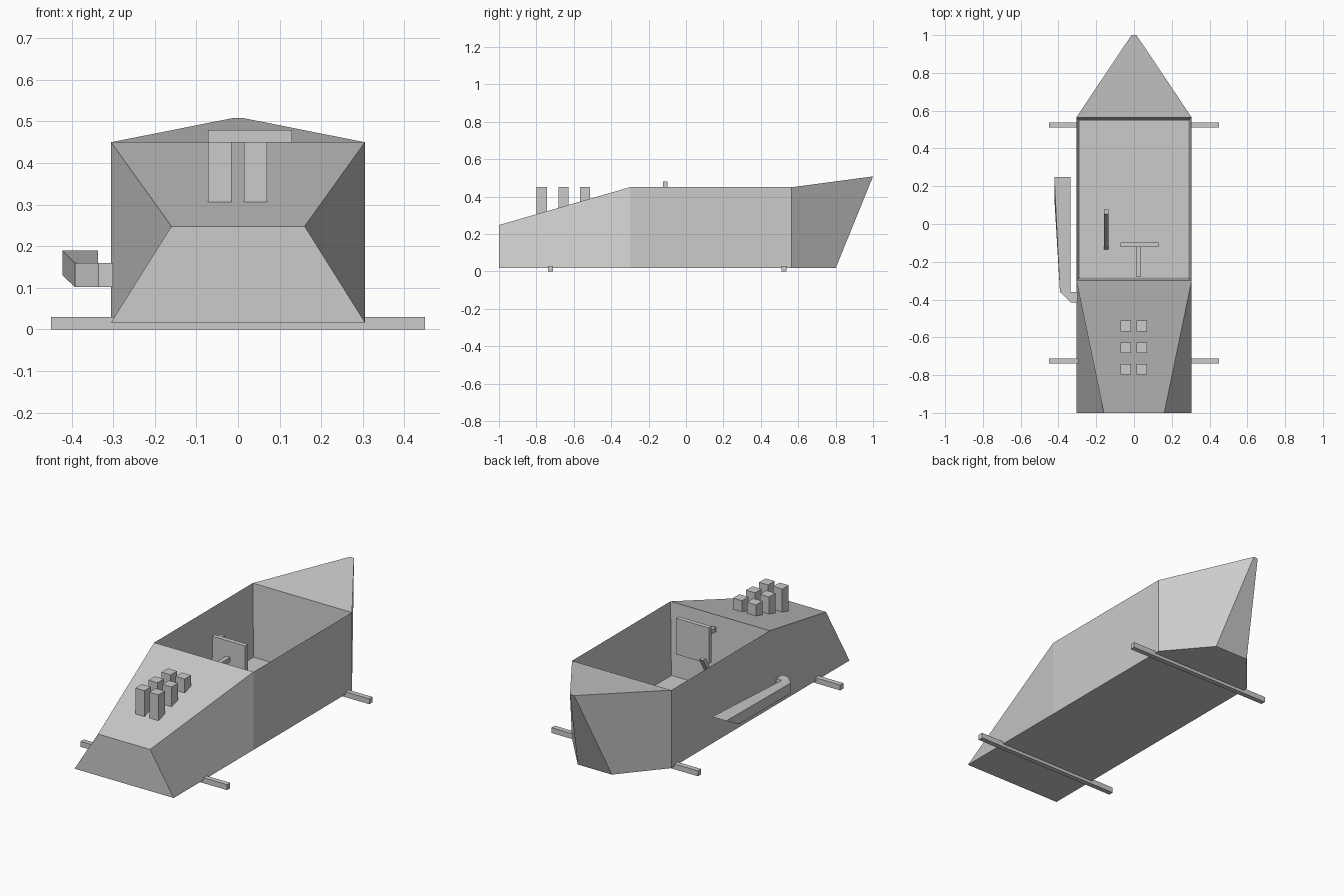
import bpy, bmesh
from mathutils import Vector

if "Cube" in bpy.data.objects:
    bpy.data.objects.remove(bpy.data.objects["Cube"])


def loft(name, rings):
    """Skin four-point rings into a closed solid; returns the object."""
    bm = bmesh.new()
    vs = [[bm.verts.new(p) for p in ring] for ring in rings]
    for a, b in zip(vs, vs[1:]):
        for i in range(4):
            j = (i + 1) % 4
            bm.faces.new((a[i], a[j], b[j], b[i]))
    bm.faces.new(vs[0][::-1])
    bm.faces.new(vs[-1])
    bmesh.ops.remove_doubles(bm, verts=bm.verts, dist=1e-4)
    bmesh.ops.recalc_face_normals(bm, faces=bm.faces)
    me = bpy.data.meshes.new(name)
    bm.to_mesh(me)
    bm.free()
    ob = bpy.data.objects.new(name, me)
    bpy.context.collection.objects.link(ob)
    return ob


def box(name, x0, x1, y0, y1, z0, z1, lean=0.0):
    """Box, with its top optionally shifted along y."""
    ring = lambda z, d: [(x0, y0 + d, z), (x1, y0 + d, z), (x1, y1 + d, z), (x0, y1 + d, z)]
    return loft(name, [ring(z0, 0), ring(z1, lean)])


# Hull: stations of (half bottom, y bottom, z bottom, half top, y top, z top)
stations = [
    (0.305, -1.0, 0.017, 0.16, -1.0, 0.248),
    (0.305, -0.3, 0.017, 0.305, -0.3, 0.45),
    (0.305, 0.565, 0.017, 0.305, 0.565, 0.45),
    (0.105, 0.80, 0.017, 0.013, 1.0, 0.508),
]
hull = loft("hull", [[(-b, yb, zb), (b, yb, zb), (t, yt, zt), (-t, yt, zt)]
                     for b, yb, zb, t, yt, zt in stations])

# Cockpit: inset the flat deck and push it down
bm = bmesh.new()
bm.from_mesh(hull.data)
deck = max(bm.faces, key=lambda f: f.calc_center_median().z if f.normal.z > 0.999 else -1)
bmesh.ops.inset_region(bm, faces=[deck], thickness=0.025)
bmesh.ops.translate(bm, verts=list(deck.verts), vec=Vector((0, 0, -0.40)))
sides = bmesh.ops.recalc_face_normals(bm, faces=bm.faces)
bm.to_mesh(hull.data)
bm.free()

# Axles
for name, y in (("front_axle", -0.725), ("rear_axle", 0.524)):
    box(name, -0.45, 0.45, y - 0.014, y + 0.014, 0, 0.03)

# Engine stacks standing on the sloping hood
for i, y in enumerate((-0.77, -0.655, -0.54)):
    for side, x in (("left", -0.044), ("right", 0.042)):
        box(f"engine_stack_{side}_{i + 1}", x - 0.028, x + 0.028, y - 0.028, y + 0.028, 0.305, 0.45)

# Square steering plate and its column
box("steering_plate", -0.072, 0.13, -0.123, -0.098, 0.28, 0.48)
box("steering_column", 0.013, 0.037, -0.28, -0.12, 0.366, 0.392)

# Leaning hand lever
box("hand_lever", -0.16, -0.135, -0.135, -0.11, 0.05, 0.39, lean=0.187)

# Side exhaust pipe with bend and slanted outlet
def pipe_ring(outer, inner, z0, z1, cut=0.0):
    (ox, oy), (ix, iy) = outer, inner
    return [(ox, oy - cut, z0), (ix, iy - cut, z0), (ix, iy, z1), (ox, oy, z1)]

loft("side_exhaust", [
    pipe_ring((-0.30, -0.415), (-0.30, -0.36), 0.102, 0.16),
    pipe_ring((-0.335, -0.415), (-0.336, -0.36), 0.102, 0.16),
    pipe_ring((-0.392, -0.36), (-0.336, -0.359), 0.102, 0.16),
    pipe_ring((-0.422, 0.25), (-0.336, 0.25), 0.13, 0.19, cut=0.11),
])
